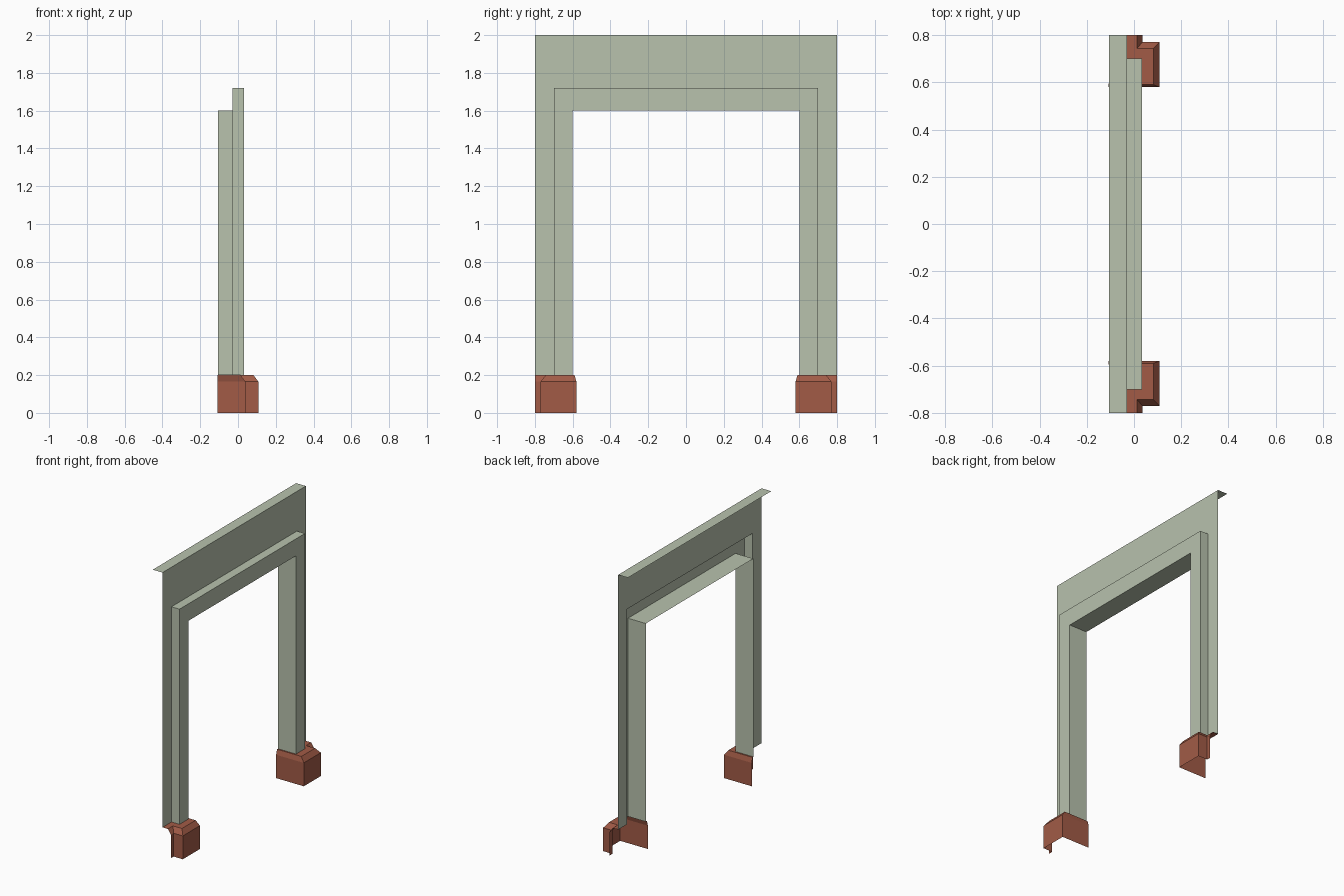
import bpy

if "Cube" in bpy.data.objects:
    bpy.data.objects.remove(bpy.data.objects["Cube"])


def material(name, colour):
    m = bpy.data.materials.new(name)
    m.diffuse_color = (*colour, 1.0)
    m.use_nodes = True
    m.node_tree.nodes["Principled BSDF"].inputs["Base Color"].default_value = m.diffuse_color
    return m


def make_object(name, verts, faces, mat):
    mesh = bpy.data.meshes.new(name)
    mesh.from_pydata(verts, [], faces)
    mesh.materials.append(mat)
    mesh.update()
    ob = bpy.data.objects.new(name, mesh)
    bpy.context.collection.objects.link(ob)
    return ob


def grid_faces(rows, cols, flip=False):
    """Quads joining successive rows of points."""
    faces = []
    for r in range(rows - 1):
        for c in range(cols - 1):
            a, b = r * cols + c, (r + 1) * cols + c
            quad = (a, a + 1, b + 1, b)
            faces.append(quad[::-1] if flip else quad)
    return faces


green = material("pale sage paint", (0.48, 0.54, 0.42))
red = material("terracotta", (0.36, 0.105, 0.062))

BASE_TOP = 0.2

# Stepped trim section: depth x, half width y, head height z
section = [(-0.03, 0.8, 2.0), (-0.03, 0.7, 1.72), (0.033, 0.7, 1.72),
           (0.033, 0.6, 1.6), (-0.106, 0.6, 1.6)]

# Door surround: the section swept up one leg, across the head, down the other
verts = []
for side, at_head in ((-1, False), (-1, True), (1, True), (1, False)):
    verts += [(x, side * w, h if at_head else BASE_TOP) for x, w, h in section]
make_object("door_surround", verts, grid_faces(4, len(section)), green)

# Flat ledge running back from the top edge
make_object("top_ledge", [(-0.106, -0.8, 2), (-0.03, -0.8, 2), (-0.03, 0.8, 2), (-0.106, 0.8, 2)],
            [(0, 1, 2, 3)], green)

# Plinth blocks: hollow skirts wrapping each leg, with a chamfered top
outer = [(0.036, 0.8), (0.036, 0.77), (0.108, 0.77), (0.108, 0.58), (-0.108, 0.58)]
chamfer = [(0.012, 0.8), (0.012, 0.743), (0.082, 0.743), (0.082, 0.59), (-0.108, 0.59)]
inner = [(x, w) for x, w, h in section]
rings = [(outer, 0.0), (outer, 0.165), (chamfer, BASE_TOP), (inner, BASE_TOP)]
for name, side in (("front_plinth", -1), ("back_plinth", 1)):
    verts = [(x, side * w, z) for ring, z in rings for x, w in ring]
    make_object(name, verts, grid_faces(4, 5, flip=side > 0), red)
